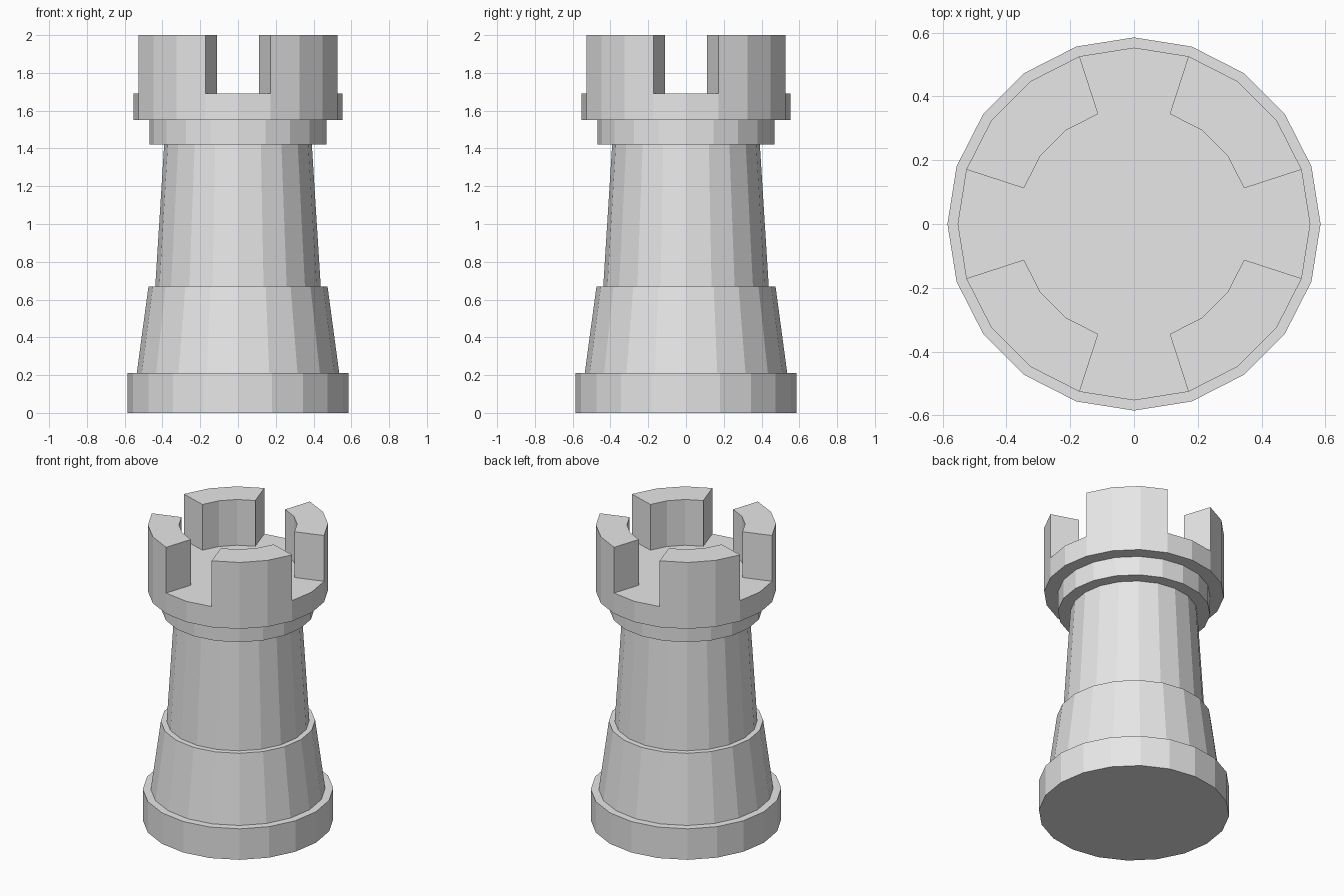
import bpy, bmesh, math

SIDES = 20
STEP = 2 * math.pi / SIDES

cube = bpy.data.objects.get("Cube")
if cube:
    bpy.data.objects.remove(cube, do_unlink=True)

stone = bpy.data.materials.new("light_grey")
stone.use_nodes = True
GREY = (0.8, 0.8, 0.8, 1)
stone.diffuse_color = GREY
stone.node_tree.nodes["Principled BSDF"].inputs["Base Color"].default_value = GREY


def ring(bm, radius, z, first=0, count=SIDES):
    """Vertices on a 20-sided ring, starting at corner number `first`."""
    return [bm.verts.new((radius * math.cos(i * STEP), radius * math.sin(i * STEP), z))
            for i in range(first, first + count)]


def prism(name, bottom, top):
    """Join two matching outlines into a closed, flat-shaded solid."""
    def build(bm):
        low, high = bottom(bm), top(bm)
        bm.faces.new(reversed(low))
        bm.faces.new(high)
        n = len(low)
        for i in range(n):
            j = (i + 1) % n
            bm.faces.new((low[i], low[j], high[j], high[i]))
    bm = bmesh.new()
    build(bm)
    bmesh.ops.recalc_face_normals(bm, faces=bm.faces)
    mesh = bpy.data.meshes.new(name)
    bm.to_mesh(mesh)
    bm.free()
    mesh.materials.append(stone)
    obj = bpy.data.objects.new(name, mesh)
    bpy.context.collection.objects.link(obj)
    return obj


# Stacked round tiers: name, bottom radius, top radius, bottom z, top z
tiers = [
    ("base", 0.585, 0.585, 0.0, 0.21),
    ("lower_body", 0.536, 0.474, 0.21, 0.67),
    ("shaft", 0.438, 0.391, 0.67, 1.42),
    ("collar", 0.468, 0.468, 1.42, 1.55),
    ("platform", 0.553, 0.553, 1.55, 1.69),
]
for name, r0, r1, z0, z1 in tiers:
    prism(name, lambda bm: ring(bm, r0, z0), lambda bm: ring(bm, r1, z1))


# Four battlements, each three ring segments wide, with gaps on the axes
def arc(bm, z, first):
    return ring(bm, 0.553, z, first, 4) + ring(bm, 0.363, z, first, 4)[::-1]


for k, side in enumerate(("back_left", "back_right", "front_right", "front_left")):
    first = 1 + 5 * k
    prism("battlement_" + side,
          lambda bm: arc(bm, 1.69, first), lambda bm: arc(bm, 2.0, first))
